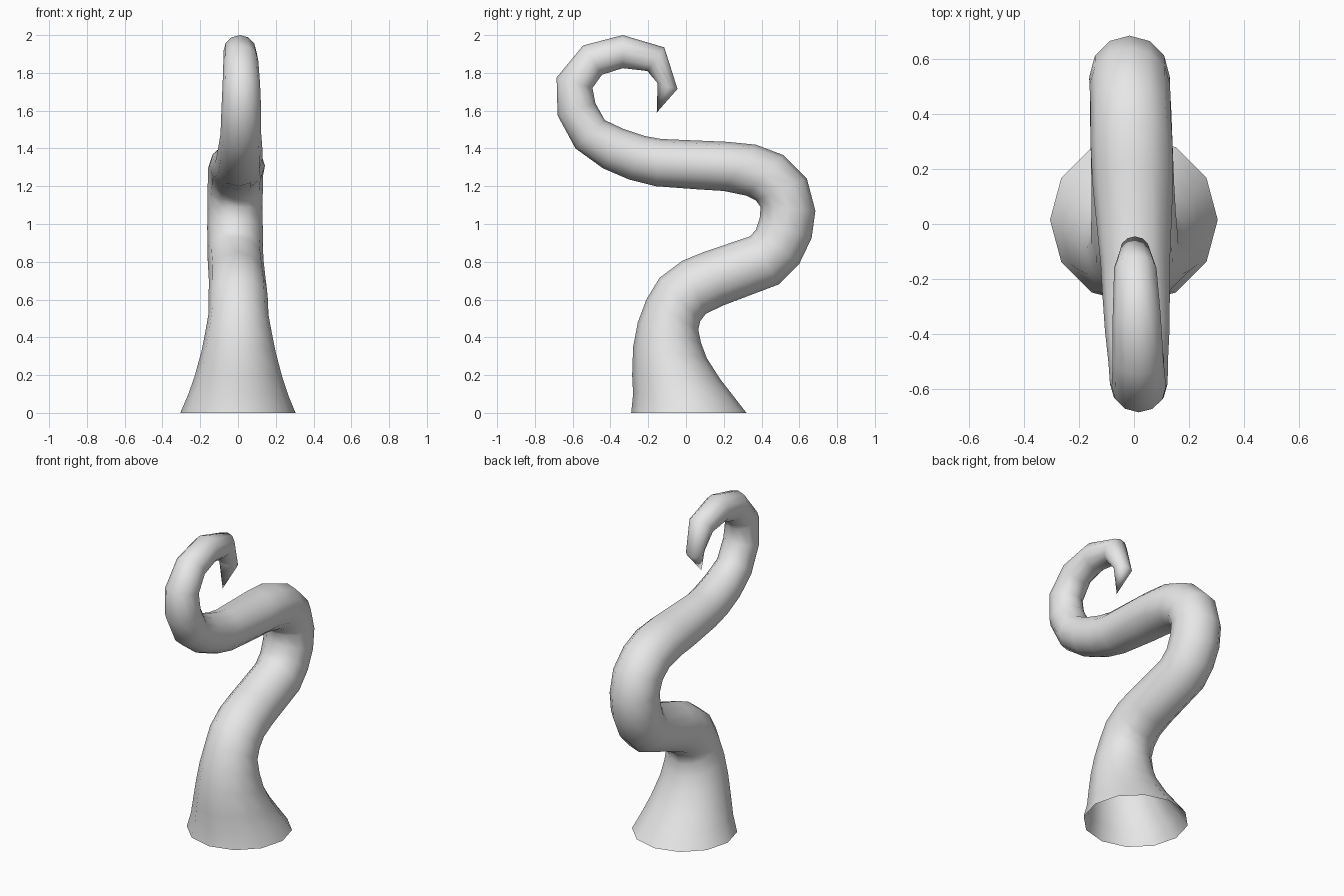
import bpy
import bmesh
import math
from mathutils import Vector

default_cube = bpy.data.objects.get("Cube")
if default_cube:
    bpy.data.objects.remove(default_cube, do_unlink=True)

SIDES = 12
LEAN = -0.03  # slight sideways sway, proportional to depth

# Each ring is given by its two opposite ends in the side plane: (y, z), (y, z)
RINGS = [
    # flared foot
    ((-.29, 0), (.32, 0)),
    ((-.28, .1), (.25, .09)),
    ((-.285, .2), (.18, .18)),
    ((-.28, .35), (.11, .29)),
    ((-.255, .48), (.08, .37)),
    # lower bend
    ((-.21, .6), (.065, .44)),
    ((-.14, .715), (.075, .485)),
    ((-.02, .805), (.105, .525)),
    ((.09, .85), (.2, .57)),
    # rear bend
    ((.34, .935), (.49, .68)),
    ((.37, .97), (.6, .79)),
    ((.39, 1.03), (.665, .925)),
    ((.395, 1.09), (.685, 1.07)),
    ((.37, 1.125), (.64, 1.24)),
    ((.32, 1.15), (.515, 1.365)),
    ((.2, 1.175), (.37, 1.42)),
    # forward stretch
    ((.07, 1.183), (.22, 1.435)),
    ((-.16, 1.2), (-.13, 1.45)),
    ((-.3, 1.235), (-.215, 1.465)),
    ((-.44, 1.295), (-.335, 1.505)),
    # curled end
    ((-.585, 1.4), (-.43, 1.55)),
    ((-.68, 1.575), (-.48, 1.64)),
    ((-.685, 1.775), (-.495, 1.72)),
    ((-.545, 1.945), (-.445, 1.79)),
    ((-.335, 2), (-.335, 1.825)),
    ((-.115, 1.935), (-.205, 1.81)),
    ((-.045, 1.715), (-.15, 1.745)),
]
TIP = (0, -.155, 1.59)


def flat_material(name, color):
    material = bpy.data.materials.new(name)
    material.use_nodes = True
    material.diffuse_color = color
    shader = material.node_tree.nodes["Principled BSDF"]
    shader.inputs["Base Color"].default_value = color
    return material


def add_ring(bm, start, end):
    """Round cross-section whose diameter runs from start to end."""
    a = Vector((0, *start))
    b = Vector((0, *end))
    center = (a + b) / 2
    across = (b - a) / 2
    sideways = Vector((across.length, 0, 0))
    center.x = LEAN * center.y
    ring = []
    for i in range(SIDES):
        angle = math.tau * i / SIDES
        point = center + across * math.cos(angle) + sideways * math.sin(angle)
        ring.append(bm.verts.new(point))
    return ring


def build_tentacle():
    bm = bmesh.new()
    rings = [add_ring(bm, start, end) for start, end in RINGS]

    # Tube wall, left open at the foot
    for low, high in zip(rings, rings[1:]):
        for i in range(SIDES):
            j = (i + 1) % SIDES
            bm.faces.new((low[i], low[j], high[j], high[i]))

    # Pointed tip
    tip = bm.verts.new(TIP)
    last = rings[-1]
    for i in range(SIDES):
        bm.faces.new((last[i], last[(i + 1) % SIDES], tip))

    bmesh.ops.recalc_face_normals(bm, faces=bm.faces)
    mesh = bpy.data.meshes.new("tentacle")
    bm.to_mesh(mesh)
    bm.free()
    obj = bpy.data.objects.new("tentacle", mesh)
    bpy.context.collection.objects.link(obj)
    return obj


tentacle = build_tentacle()
tentacle.data.materials.append(flat_material("light grey", (0.8, 0.8, 0.8, 1)))

# Smooth skin
bpy.ops.object.select_all(action="DESELECT")
tentacle.select_set(True)
bpy.context.view_layer.objects.active = tentacle
bpy.ops.object.shade_smooth()
